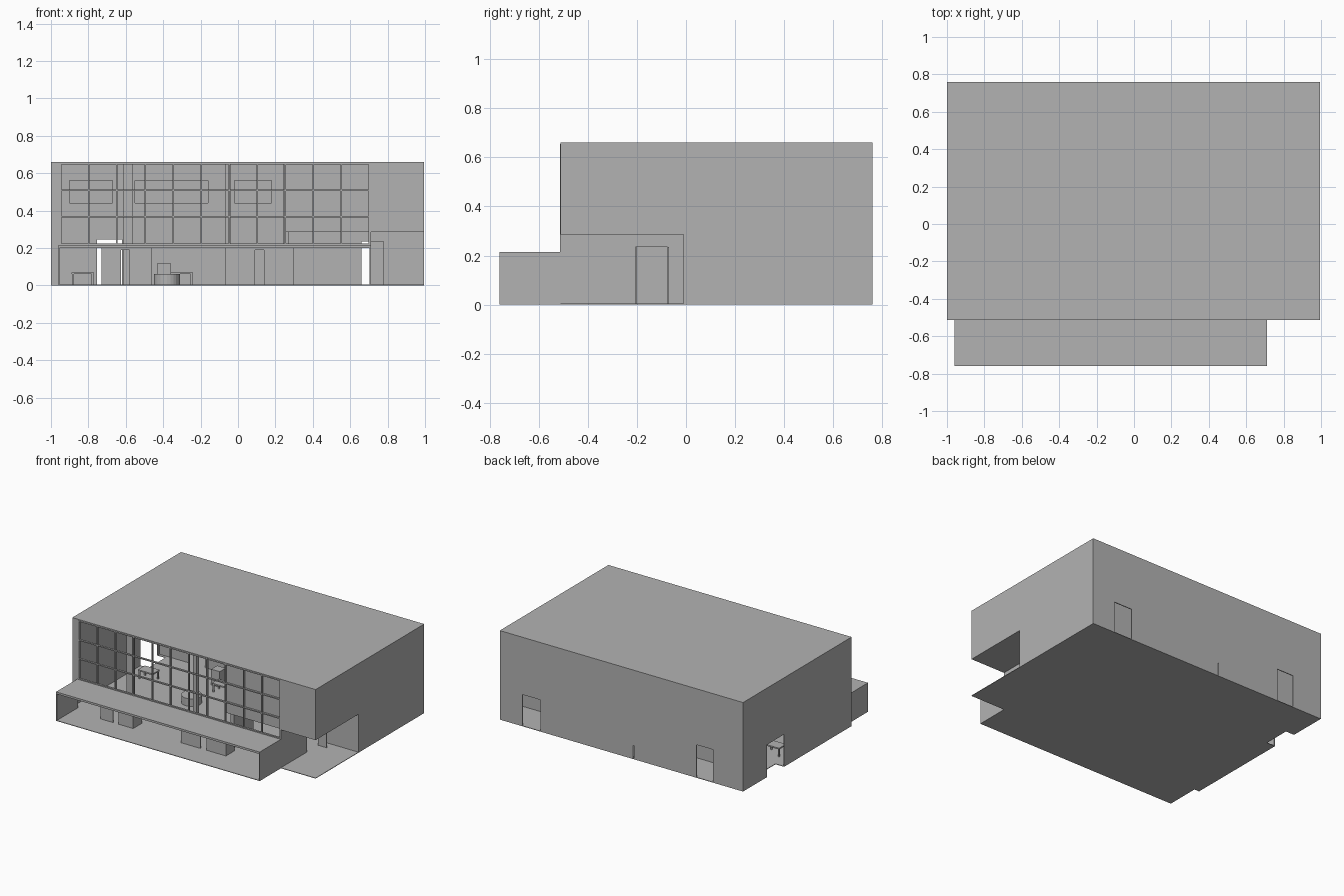
import bpy, bmesh
from mathutils import Vector

cube = bpy.data.objects.get("Cube")
if cube:
    bpy.data.objects.remove(cube)

# One plain grey for the whole building
GREY = (0.45, 0.45, 0.45, 1)
grey = bpy.data.materials.new("plain grey")
grey.use_nodes = True
grey.diffuse_color = GREY
grey.node_tree.nodes["Principled BSDF"].inputs["Base Color"].default_value = GREY

T = 0.006                       # wall thickness
L, R, F, B, H = -1.0, 0.995, -0.512, 0.76, 0.66   # building extents
CL, CR, CF, CZ = -0.96, 0.71, -0.76, 0.215        # canopy extents
PZ, PY = 0.285, -0.01           # corner porch height and depth


def finish(name, bm):
    bmesh.ops.recalc_face_normals(bm, faces=bm.faces)
    mesh = bpy.data.meshes.new(name)
    bm.to_mesh(mesh)
    bm.free()
    mesh.materials.append(grey)
    ob = bpy.data.objects.new(name, mesh)
    bpy.context.collection.objects.link(ob)
    return ob


def box(name, x0, x1, y0, y1, z0, z1):
    bm = bmesh.new()
    bmesh.ops.create_cube(bm, size=1)
    for v in bm.verts:
        v.co = Vector((x0 + (v.co.x + .5) * (x1 - x0),
                       y0 + (v.co.y + .5) * (y1 - y0),
                       z0 + (v.co.z + .5) * (z1 - z0)))
    return finish(name, bm)


def panel(name, axis, lo, rect, holes=(), thick=T):
    """Flat panel across an axis, spanning lo..lo+thick, with rectangular holes."""
    u0, u1, w0, w1 = rect
    us = sorted({u0, u1, *[v for h in holes for v in h[:2]]})
    ws = sorted({w0, w1, *[v for h in holes for v in h[2:]]})
    place = {"x": lambda u, w: (lo, u, w),
             "y": lambda u, w: (u, lo, w),
             "z": lambda u, w: (u, w, lo)}[axis]
    bm = bmesh.new()
    grid = {(u, w): bm.verts.new(place(u, w)) for u in us for w in ws}
    for a, b in zip(us, us[1:]):
        for c, d in zip(ws, ws[1:]):
            mu, mw = (a + b) / 2, (c + d) / 2
            if not any(h[0] < mu < h[1] and h[2] < mw < h[3] for h in holes):
                bm.faces.new([grid[p] for p in ((a, c), (b, c), (b, d), (a, d))])
    bmesh.ops.delete(bm, geom=[v for v in bm.verts if not v.link_faces], context="VERTS")
    sheet = bm.faces[:]
    # Thicken the sheet along its axis
    ext = bmesh.ops.extrude_face_region(bm, geom=sheet, use_keep_orig=True)
    step = Vector(tuple(thick if k == axis else 0 for k in "xyz"))
    bmesh.ops.translate(bm, vec=step, verts=[g for g in ext["geom"]
                                             if isinstance(g, bmesh.types.BMVert)])
    bmesh.ops.dissolve_limit(bm, angle_limit=0.01, verts=bm.verts, edges=bm.edges)
    return finish(name, bm)


# Ground slab, with the front corners and the side entry cut away
panel("floor", "z", 0, (L, R, CF, B),
      [(L, CL, CF, F), (CR, R, CF, F), (L, -0.93, 0.28, 0.48)], 0.004)
panel("roof", "z", H - T, (L, R, F, B))

# Outer walls
panel("back_wall", "y", B - T, (L, R, 0, H),
      [(0.66, 0.81, 0, 0.235), (-0.755, -0.62, 0, 0.245), (-0.105, -0.098, 0, 0.1)])
panel("left_end_wall", "x", L, (F, B, 0, H), [(0.28, 0.48, 0, 0.24)])
panel("right_end_wall", "x", R - T, (F, B, 0, H), [(F, PY, 0, PZ)])
panel("front_wall", "y", F, (L, R, 0, H),
      [(-0.947, 0.703, 0.22, 0.652), (CL, CR, 0, 0.2), (CR, R, 0, PZ)])
panel("upper_front_infill", "y", F + 0.012, (0.25, 0.71, PZ, H))

# Corner porch
panel("porch_ceiling", "z", PZ, (CR, R, F, PY))
panel("porch_back_wall", "y", PY, (CR - T, R, 0, PZ))
panel("porch_side_wall", "x", CR - T, (F, PY, 0, PZ), [(-0.205, -0.07, 0, 0.235)])
box("porch_door_leaf", CR, CR + 0.07, -0.075, -0.07, 0, 0.235)

# Entrance canopy
box("canopy_slab", CL, CR, CF, F, 0.2, CZ)
for side, x in (("left", CL), ("right", CR - T)):
    panel("canopy_wall_" + side, "x", x, (CF, F, 0, 0.2))

# Window frame bars
for i in range(12):
    x = -0.947 + i * 0.15
    box("mullion", x - 0.004, x + 0.004, F - 0.002, F + 0.012, CZ, H - 0.005)
for z in (0.22, 0.368, 0.508, 0.65):
    box("transom", -0.95, 0.706, F - 0.002, F + 0.012, z - 0.004, z + 0.004)

# Columns behind the glazing
for x, w in ((-0.59, 0.05), (-0.055, 0.03), (0.255, 0.03)):
    box("column", x - w / 2, x + w / 2, -0.43, -0.40, 0, H - T)

# Entrance lobbies under the canopy
for x0, x1, gap0, gap1 in ((-0.73, -0.46, -0.625, -0.58), (-0.07, 0.3, 0.09, 0.14)):
    panel("lobby_front", "y", -0.57, (x0, x1, 0, 0.2), [(gap0, gap1, 0, 0.19)])
    for x in (x0, x1 - T):
        panel("lobby_side", "x", x, (-0.57, -0.47, 0, 0.2))

# Inner hall partition with high openings
panel("hall_partition", "y", 0.5, (L, R, 0, H),
      [(-0.9, -0.67, 0.44, 0.56), (-0.55, -0.16, 0.44, 0.56), (-0.02, 0.18, 0.44, 0.56),
       (-0.755, -0.62, 0, 0.245), (0.66, 0.81, 0, 0.235)])
panel("hall_end_wall", "x", 0.26, (-0.40, 0.5, 0, H), [(-0.2, 0.1, 0, 0.235)])


# Hall furniture
def table(x, y, w, d, h):
    box("table_top", x - w / 2, x + w / 2, y - d / 2, y + d / 2, h - 0.01, h)
    for sx in (-1, 1):
        for sy in (-1, 1):
            cx, cy = x + sx * (w / 2 - 0.008), y + sy * (d / 2 - 0.008)
            box("table_leg", cx - 0.005, cx + 0.005, cy - 0.005, cy + 0.005, 0, h)


table(-0.83, 0.14, 0.12, 0.08, 0.07)
table(-0.3, 0.25, 0.12, 0.08, 0.07)
box("cabinet", -0.43, -0.36, 0.3, 0.37, 0, 0.12)
bm = bmesh.new()
bmesh.ops.create_cone(bm, cap_ends=True, segments=24, radius1=0.07, radius2=0.07, depth=0.06)
finish("round_counter", bm).location = (-0.38, 0, 0.03)
